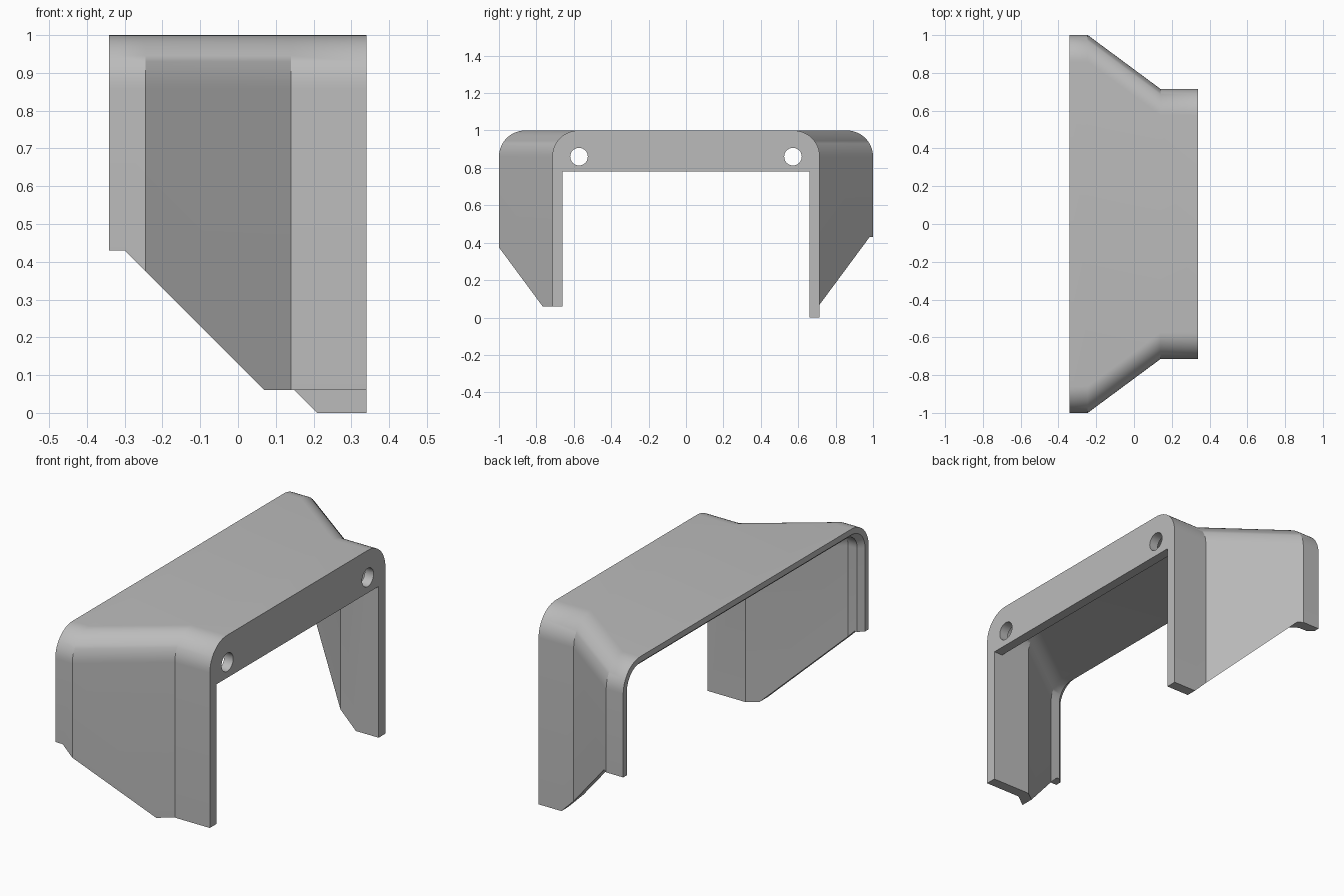
import bpy
import bmesh
from math import sin, cos, pi

cube = bpy.data.objects.get("Cube")
if cube:
    bpy.data.objects.remove(cube, do_unlink=True)

THICK = 0.055      # wall thickness
RADIUS = 0.14      # outer shoulder radius
STEPS = 12

grey = bpy.data.materials.new("plain_grey")
grey.use_nodes = True
grey.diffuse_color = (0.5, 0.5, 0.5, 1)
grey.node_tree.nodes["Principled BSDF"].inputs["Base Color"].default_value = (0.5, 0.5, 0.5, 1)


def arch(half, top, radius, bottom):
    """Upside-down U outline in y and z, from the -y foot to the +y foot."""
    right = [(half, bottom)]
    for i in range(STEPS + 1):
        a = pi / 2 * i / STEPS
        right.append((half - radius + radius * cos(a), top - radius + radius * sin(a)))
    return [(-y, z) for y, z in right] + right[::-1]


def finish(name, bm):
    bmesh.ops.recalc_face_normals(bm, faces=bm.faces)
    mesh = bpy.data.meshes.new(name)
    bm.to_mesh(mesh)
    bm.free()
    mesh.materials.append(grey)
    ob = bpy.data.objects.new(name, mesh)
    bpy.context.collection.objects.link(ob)
    return ob


def prism(name, points, offset):
    """Extrude a flat polygon along an offset vector."""
    bm = bmesh.new()
    face = bm.faces.new([bm.verts.new(p) for p in points])
    extruded = bmesh.ops.extrude_face_region(bm, geom=[face])["geom"]
    moved = [v for v in extruded if isinstance(v, bmesh.types.BMVert)]
    bmesh.ops.translate(bm, verts=moved, vec=offset)
    return finish(name, bm)


def combine(target, tool, operation):
    mod = target.modifiers.new(tool.name, "BOOLEAN")
    mod.operation, mod.solver, mod.object = operation, "EXACT", tool
    bpy.context.view_layer.objects.active = target
    bpy.ops.object.modifier_apply(modifier=mod.name)
    bpy.data.objects.remove(tool, do_unlink=True)


# Flared shell: outer and inner sections as (x, half width, wall inset)
outer = [(0.34, 0.715, 0), (0.14, 0.715, 0), (-0.245, 1, 0), (-0.32, 1, 0), (-0.342, 1, 0)]
inner = [(0.34, 0.715, THICK), (0.122, 0.715, THICK), (-0.263, 1, THICK),
         (-0.315, 1, THICK), (-0.342, 1, 0.03)]
bm = bmesh.new()
rings = []
for x, half, inset in outer + inner[::-1]:
    outline = arch(half - inset, 1 - inset, RADIUS - inset, -0.1)
    rings.append([bm.verts.new((x, y, z)) for y, z in outline])
for a, b in zip(rings, rings[1:] + rings[:1]):
    for i in range(len(a) - 1):
        bm.faces.new((a[i], a[i + 1], b[i + 1], b[i]))
for n in range(len(outer) - 1):
    for end in (0, -1):
        bm.faces.new((rings[n][end], rings[n + 1][end], rings[-2 - n][end], rings[-1 - n][end]))
shell = finish("flared_cover", bm)

# Cross plate between the legs, with two screw holes
plate = prism("cross_plate", [(0.34, y, z) for y, z in arch(0.7, 0.985, 0.125, 0.78)],
              (-0.05, 0, 0))
combine(shell, plate, "UNION")
for side in (-1, 1):
    ring = [(0.5, side * 0.572 + 0.047 * cos(2 * pi * i / 32), 0.86 + 0.047 * sin(2 * pi * i / 32))
            for i in range(32)]
    combine(shell, prism("screw_hole", ring, (-0.3, 0, 0)), "DIFFERENCE")

# Slanted feet: the back leg reaches lower than the front one
for side, start, end, foot in ((-1, -0.3, 0.07, 0.06), (1, -0.22, 0.21, 0)):
    line = [(-0.5, -0.3), (-0.5, 0.43), (start, 0.43), (end, foot), (0.5, foot), (0.5, -0.3)]
    cutter = prism("foot_cutter", [(x, side * 0.3, z) for x, z in line], (0, side, 0))
    combine(shell, cutter, "DIFFERENCE")

# Smooth shoulders, crisp edges
bpy.ops.object.select_all(action="DESELECT")
shell.select_set(True)
bpy.context.view_layer.objects.active = shell
bpy.ops.object.shade_smooth_by_angle(angle=pi / 6)
